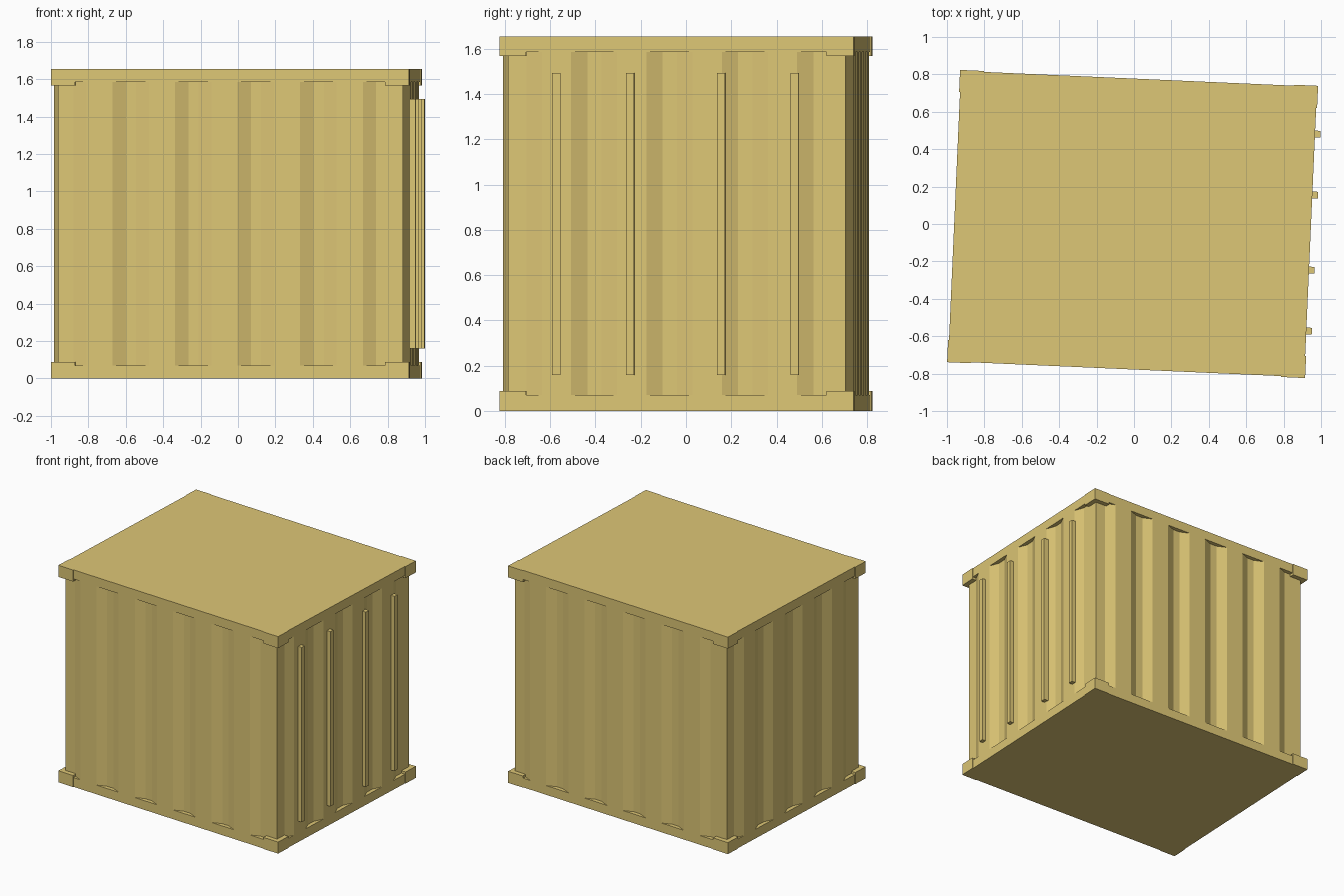
import bpy, bmesh, math
from mathutils import Matrix

if "Cube" in bpy.data.objects:
    bpy.data.objects.remove(bpy.data.objects["Cube"])

HX, HY, H = 0.953, 0.777, 1.655      # half width, half depth, height
RAIL, DEPTH, SLOPE = 0.07, 0.03, 0.07  # rail height, corrugation depth and slope run
PLACE = Matrix.Translation((-0.0075, 0, 0)) @ Matrix.Rotation(math.radians(-2.54), 4, 'Z')

paint = bpy.data.materials.new("yellow_paint")
paint.diffuse_color = (0.73, 0.57, 0.18, 1)
paint.use_nodes = True
paint.node_tree.nodes["Principled BSDF"].inputs["Base Color"].default_value = paint.diffuse_color


def finish(name, bm):
    bmesh.ops.recalc_face_normals(bm, faces=bm.faces)
    mesh = bpy.data.meshes.new(name)
    bm.to_mesh(mesh)
    bm.free()
    mesh.materials.append(paint)
    ob = bpy.data.objects.new(name, mesh)
    ob.matrix_world = PLACE
    bpy.context.collection.objects.link(ob)
    return ob


def box(name, x0, x1, y0, y1, z0, z1):
    bm = bmesh.new()
    m = Matrix.Translation(((x0 + x1) / 2, (y0 + y1) / 2, (z0 + z1) / 2))
    m = m @ Matrix.Diagonal((x1 - x0, y1 - y0, z1 - z0, 1))
    bmesh.ops.create_cube(bm, size=1, matrix=m)
    return finish(name, bm)


def ribs(first, width, pitch, count):
    """(position along wall, inset) for each raised rib."""
    pts = []
    for i in range(count):
        a = first + pitch * i
        pts += [(a - SLOPE, DEPTH), (a, 0), (a + width, 0), (a + width + SLOPE, DEPTH)]
    return pts


# Corrugated walls: front and right profile, then turned half round for back and left
half = [(-HX + DEPTH, -HY + DEPTH)]
half += [(u, -HY + d) for u, d in ribs(-0.77, 0.14, 0.335, 5)]
half += [(HX - DEPTH, -HY + DEPTH)]
half += [(HX - d, u) for u, d in ribs(-0.595, 0.13, 0.333, 4)]
outline = half + [(-x, -y) for x, y in half]
bm = bmesh.new()
low = [bm.verts.new((x, y, RAIL)) for x, y in outline]
high = [bm.verts.new((x, y, H - RAIL)) for x, y in outline]
for i in range(len(outline)):
    j = (i + 1) % len(outline)
    bm.faces.new((low[i], low[j], high[j], high[i]))
finish("corrugated_walls", bm)

# Floor and roof slabs with flush rails
box("floor_frame", -HX, HX, -HY, HY, 0, RAIL)
box("roof_frame", -HX, HX, -HY, HY, H - RAIL, H)

# Corner blocks, slightly proud of the rails
OUT, CX, CY, CZ = 0.005, 0.128, 0.118, 0.088
for level, z in (("lower", 0), ("upper", H - CZ)):
    for sx in (-1, 1):
        for sy in (-1, 1):
            xs = sorted((sx * (HX + OUT), sx * (HX + OUT - CX)))
            ys = sorted((sy * (HY + OUT), sy * (HY + OUT - CY)))
            box(f"{level}_corner_block", *xs, *ys, z, z + CZ)

# Door lock bars on the right side
for y in (-0.53, -0.204, 0.198, 0.524):
    box("lock_bar", HX - 0.025, 0.983, y - 0.018, y + 0.018, 0.16, 1.493)
